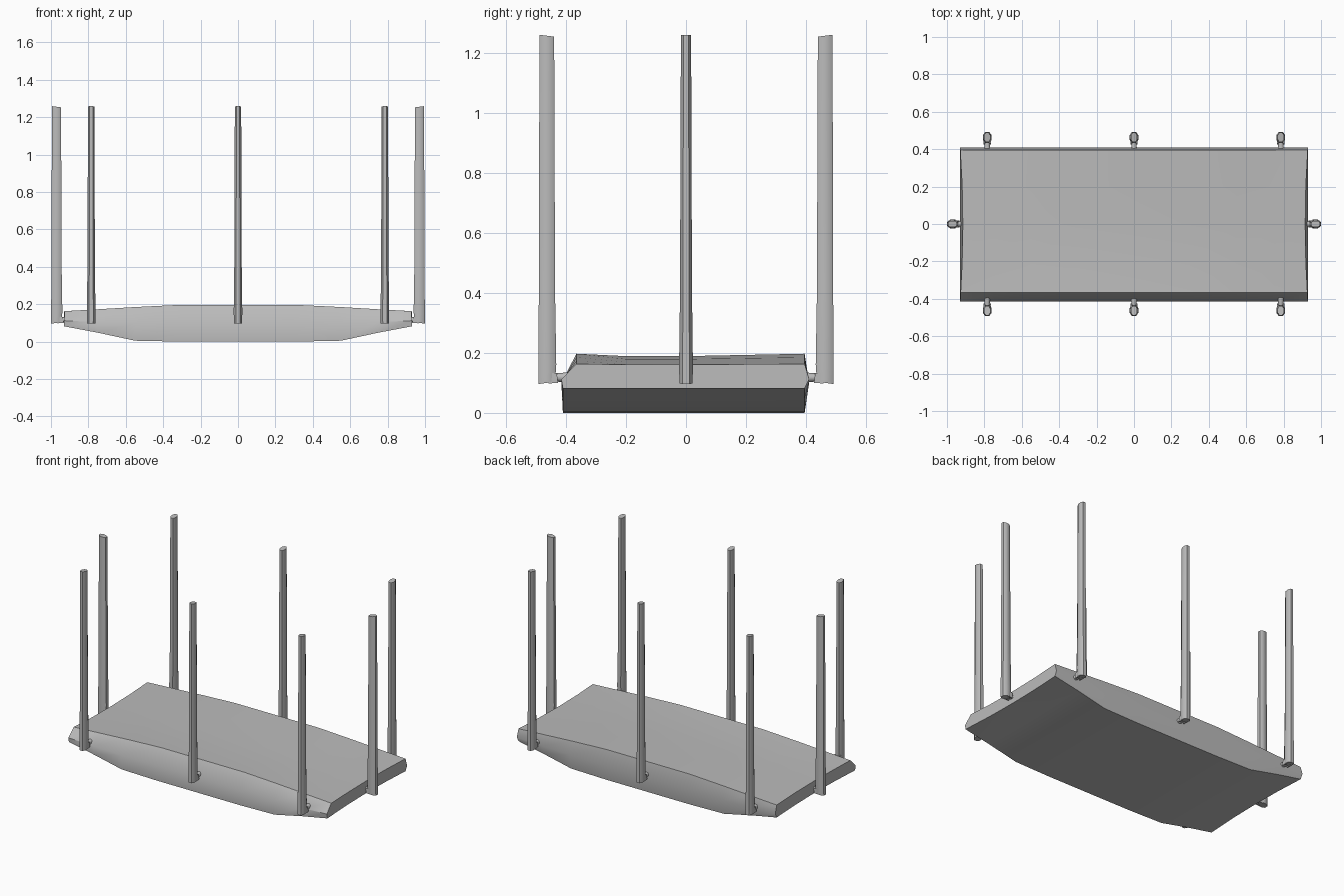
import bpy, bmesh, math
from mathutils import Matrix, Vector

if "Cube" in bpy.data.objects:
    bpy.data.objects.remove(bpy.data.objects["Cube"], do_unlink=True)

grey = bpy.data.materials.new("plain grey")
grey.use_nodes = True
colour = (0.5, 0.5, 0.5, 1)
grey.diffuse_color = colour
grey.node_tree.nodes["Principled BSDF"].inputs["Base Color"].default_value = colour


def finish(bm, name, matrix=Matrix(), angle=40):
    bmesh.ops.recalc_face_normals(bm, faces=bm.faces)
    mesh = bpy.data.meshes.new(name)
    bm.to_mesh(mesh)
    bm.free()
    mesh.materials.append(grey)
    ob = bpy.data.objects.new(name, mesh)
    bpy.context.collection.objects.link(ob)
    ob.matrix_world = matrix
    bpy.ops.object.select_all(action="DESELECT")
    ob.select_set(True)
    bpy.context.view_layer.objects.active = ob
    bpy.ops.object.shade_smooth_by_angle(angle=math.radians(angle))
    return ob


def loft(bm, rings):
    """Skin a list of closed rings and cap both ends."""
    loops = [[bm.verts.new(p) for p in ring] for ring in rings]
    for a, b in zip(loops, loops[1:]):
        for i in range(len(a)):
            j = (i + 1) % len(a)
            bm.faces.new((a[i], a[j], b[j], b[i]))
    bm.faces.new(loops[0])
    bm.faces.new(loops[-1])


# Router body: one cross-section carried along x, with upswept ends
def body_ring(x, low, mid, top, sag):
    end = abs(x) > 0.9
    section = [(-0.41, low), (-0.415, mid), (-0.365, top), (-0.2, top - sag),
               (0, top - sag), (0.2, top - sag / 2), (0.395, top),
               (0.41, mid), (0.395, low), (0.2, low), (0, low), (-0.2, low)]
    ring = []
    for y, z in section:
        inset = 0.015 * (1 - (y / 0.41) ** 2) if end else 0
        ring.append((x - math.copysign(inset, x), y, z))
    return ring


half = [(0.3, 0.0, 0.1, 0.197, 0.008), (0.55, 0.005, 0.1, 0.185, 0.006),
        (0.75, 0.048, 0.105, 0.173, 0.004), (0.93, 0.082, 0.112, 0.163, 0.002)]
stations = [(-s[0], *s[1:]) for s in reversed(half)] + half
bm = bmesh.new()
loft(bm, [body_ring(*s) for s in stations])
finish(bm, "router_body")


# Antenna: tapered blade whose local +y points away from the body
def antenna_ring(z, inner, outer, width, tilt=0):
    mid, depth = (inner + outer) / 2, (outer - inner) / 2
    shape = [(-0.55, -1), (0.55, -1), (1, -0.45), (1, 0.45),
             (0.5, 1), (-0.5, 1), (-1, 0.45), (-1, -0.45)]
    return [(u * width, mid + v * depth, z + v * tilt) for u, v in shape]


def add_antenna(name, x, y, turn):
    place = Matrix.Translation((x, y, 0)) @ Matrix.Rotation(math.radians(turn), 4, "Z")
    bm = bmesh.new()
    loft(bm, [antenna_ring(0.1, 0.028, 0.084, 0.022, -0.004),
              antenna_ring(0.16, 0.024, 0.084, 0.023),
              antenna_ring(0.4, 0.028, 0.082, 0.020),
              antenna_ring(1.256, 0.031, 0.080, 0.017, 0.003)])
    finish(bm, name + "_antenna", place)

    # Hinge: pivot stub into the body and a wedge cheek on either side
    bm = bmesh.new()
    bmesh.ops.create_cone(bm, cap_ends=True, segments=10, radius1=0.017, radius2=0.012,
                          depth=0.06, matrix=Matrix.Translation((0, 0.015, 0.118))
                          @ Matrix.Rotation(-math.pi / 2, 4, "X"))
    for side in (-1, 1):
        wedge = [(0.018, 0.1), (0.05, 0.098), (0.05, 0.135), (0.022, 0.132)]
        loft(bm, [[(side * u, v, z) for v, z in wedge] for u in (0.012, 0.02)])
    finish(bm, name + "_hinge", place)


for label, x in (("right", -0.785), ("middle", 0), ("left", 0.785)):
    add_antenna("front_" + label, x, -0.408, 180)
    add_antenna("back_" + label, x, 0.408, 0)
add_antenna("left_side", 0.915, 0, -90)
add_antenna("right_side", -0.915, 0, 90)
